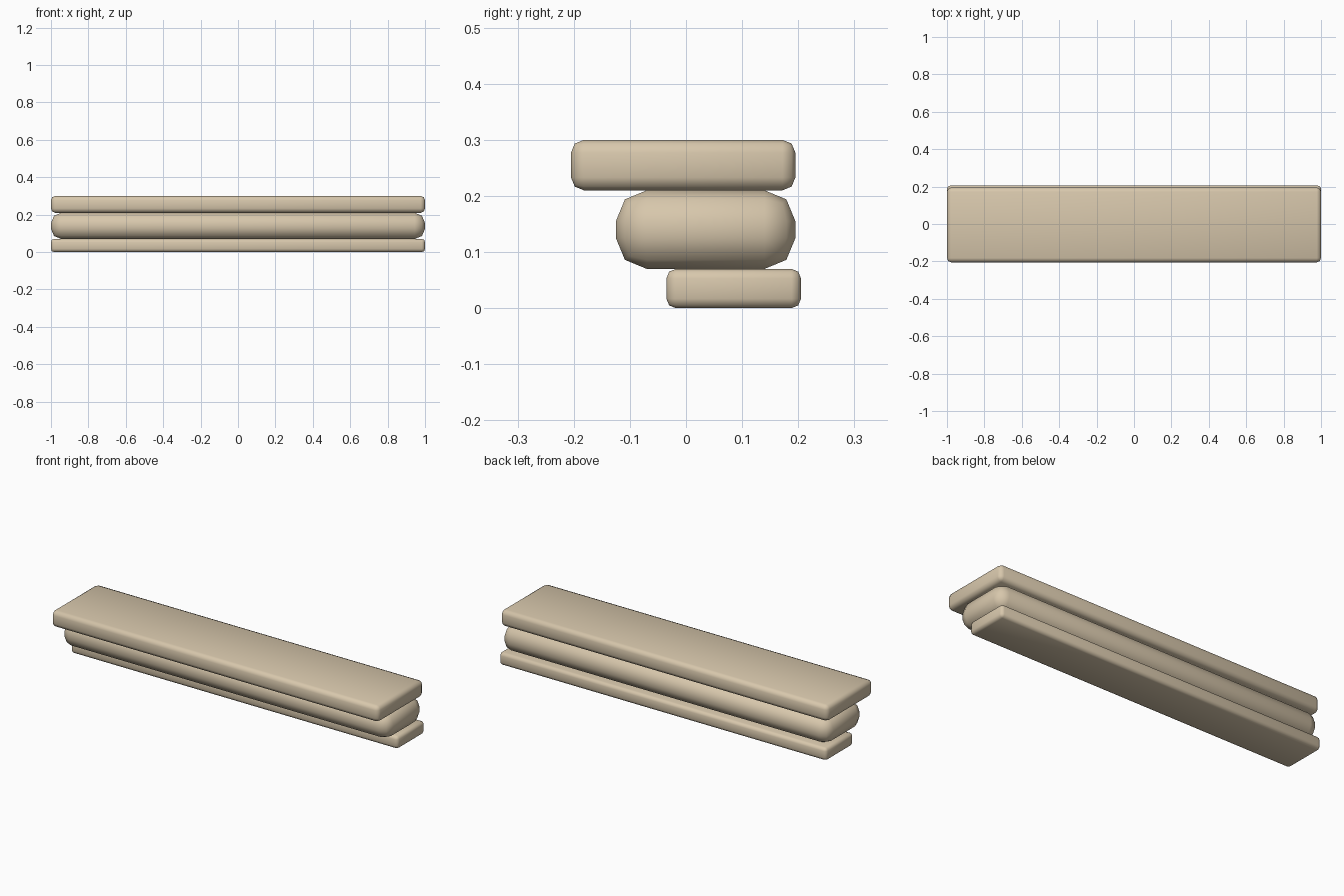
import bpy
import bmesh

cube = bpy.data.objects.get("Cube")
if cube:
    bpy.data.objects.remove(cube, do_unlink=True)

# Single pale stone colour
stone = bpy.data.materials.new("pale_sandstone")
stone.use_nodes = True
colour = (0.68, 0.57, 0.41, 1.0)
stone.diffuse_color = colour
stone.node_tree.nodes["Principled BSDF"].inputs["Base Color"].default_value = colour


def rounded_slab(name, y_range, z_range, radius):
    """Full-length slab with softly rounded edges."""
    (y0, y1), (z0, z1) = y_range, z_range
    bm = bmesh.new()
    bmesh.ops.create_cube(bm, size=1)
    bmesh.ops.scale(bm, vec=(2, y1 - y0, z1 - z0), verts=bm.verts)
    bmesh.ops.bevel(bm, geom=bm.edges[:], offset=radius, segments=2,
                    profile=0.5, affect='EDGES')
    for face in bm.faces:
        face.smooth = True
    mesh = bpy.data.meshes.new(name)
    bm.to_mesh(mesh)
    bm.free()
    mesh.materials.append(stone)
    slab = bpy.data.objects.new(name, mesh)
    slab.location = (0, (y0 + y1) / 2, (z0 + z1) / 2)
    bpy.context.collection.objects.link(slab)
    return slab


# Stepped moulding: narrow base, bulging middle, wide cap
rounded_slab("lower_fillet", (-0.035, 0.205), (0.0, 0.07), 0.017)
rounded_slab("middle_roll", (-0.125, 0.195), (0.07, 0.21), 0.055)
rounded_slab("top_slab", (-0.205, 0.195), (0.21, 0.30), 0.023)
